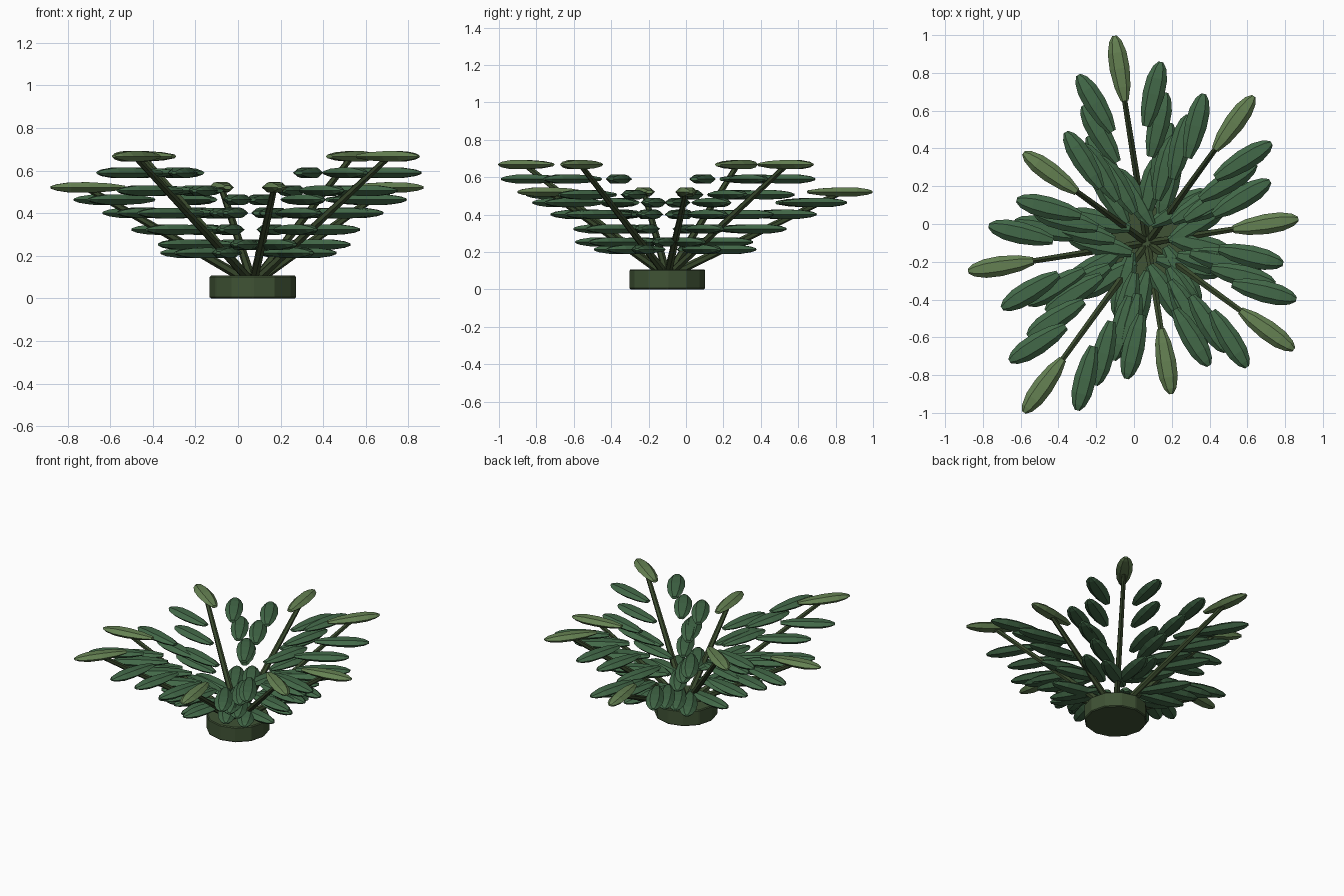
import bpy, bmesh, math
from mathutils import Vector, Matrix

if "Cube" in bpy.data.objects:
    bpy.data.objects.remove(bpy.data.objects["Cube"])

CX, CY = 0.07, -0.10          # plant centre


def material(name, rgb):
    m = bpy.data.materials.new(name)
    m.diffuse_color = (*rgb, 1)
    m.use_nodes = True
    m.node_tree.nodes["Principled BSDF"].inputs["Base Color"].default_value = m.diffuse_color
    return m


BASE = material("base_green", (0.05, 0.085, 0.035))
STEM = material("stem_green", (0.04, 0.065, 0.025))
LEAF = material("leaf_green", (0.055, 0.14, 0.065))
TIP = material("tip_green", (0.13, 0.22, 0.085))


def make_object(name, bm, mat):
    bmesh.ops.recalc_face_normals(bm, faces=bm.faces)
    me = bpy.data.meshes.new(name)
    bm.to_mesh(me)
    bm.free()
    me.materials.append(mat)
    ob = bpy.data.objects.new(name, me)
    bpy.context.collection.objects.link(ob)
    return ob


# low-poly leaf: hexagonal sections along its length (position, half width, half thickness)
SECTIONS = [(-0.175, 0.022, 0.009), (-0.10, 0.046, 0.020), (0.0, 0.058, 0.026),
            (0.085, 0.054, 0.025), (0.145, 0.036, 0.016), (0.175, 0.013, 0.006)]


def add_leaf(bm, centre, angle, width=1.0):
    mat = Matrix.Translation(centre) @ Matrix.Rotation(angle, 4, 'Z')
    rings = []
    for x, w, h in SECTIONS:
        rings.append([bm.verts.new(mat @ Vector((x, width * w * math.cos(a), h * math.sin(a) * 1.1)))
                      for a in (k * math.pi / 3 for k in range(6))])
    for a, b in zip(rings, rings[1:]):
        for k in range(6):
            n = (k + 1) % 6
            bm.faces.new((a[k], a[n], b[n], b[k]))
    bm.faces.new(rings[0])
    bm.faces.new(rings[-1])


# round base
bm = bmesh.new()
bmesh.ops.create_cone(bm, cap_ends=True, segments=12, radius1=0.203, radius2=0.203, depth=0.107,
                      matrix=Matrix.Translation((CX, CY, 0.0535)))
base = make_object("base", bm, BASE)
bev = base.modifiers.new("edge", 'BEVEL')
bev.width = 0.006
bev.segments = 1

# eight fronds: three lengths in turn, two heights in turn
PAIRS = [(0.28, 0.27), (0.455, 0.53), (0.63, 0.716), (0.805, 0.864)]  # reach, height fractions
for i in range(8):
    ang = math.radians(9 + 45 * i)
    out = Vector((math.cos(ang), math.sin(ang), 0))
    side = Vector((-out.y, out.x, 0))
    reach = (0.635, 0.785, 0.935)[i % 3]
    top = (0.521, 0.667)[i % 2]
    root = Vector((CX, CY, 0.07))
    end = Vector((CX, CY, top - 0.005)) + out * reach

    # straight tapered stem
    bm = bmesh.new()
    d = end - root
    bmesh.ops.create_cone(bm, cap_ends=True, segments=6, radius1=0.022, radius2=0.015, depth=d.length,
                          matrix=Matrix.Translation((root + end) / 2)
                          @ d.to_track_quat('Z', 'Y').to_matrix().to_4x4())
    make_object(f"stem_{i + 1}", bm, STEM)

    # leaf pairs, splayed to both sides
    bm = bmesh.new()
    for t, f in PAIRS:
        mid = Vector((CX, CY, 0.1 + f * (top - 0.1))) + out * (t * reach + 0.02)
        for s in (-1, 1):
            add_leaf(bm, mid + side * 0.156 * s, ang + s * math.radians(22))
    make_object(f"leaves_{i + 1}", bm, LEAF)

    # pale end leaf
    bm = bmesh.new()
    add_leaf(bm, Vector((CX, CY, top)) + out * reach, ang, 0.92)
    make_object(f"tip_leaf_{i + 1}", bm, TIP)
